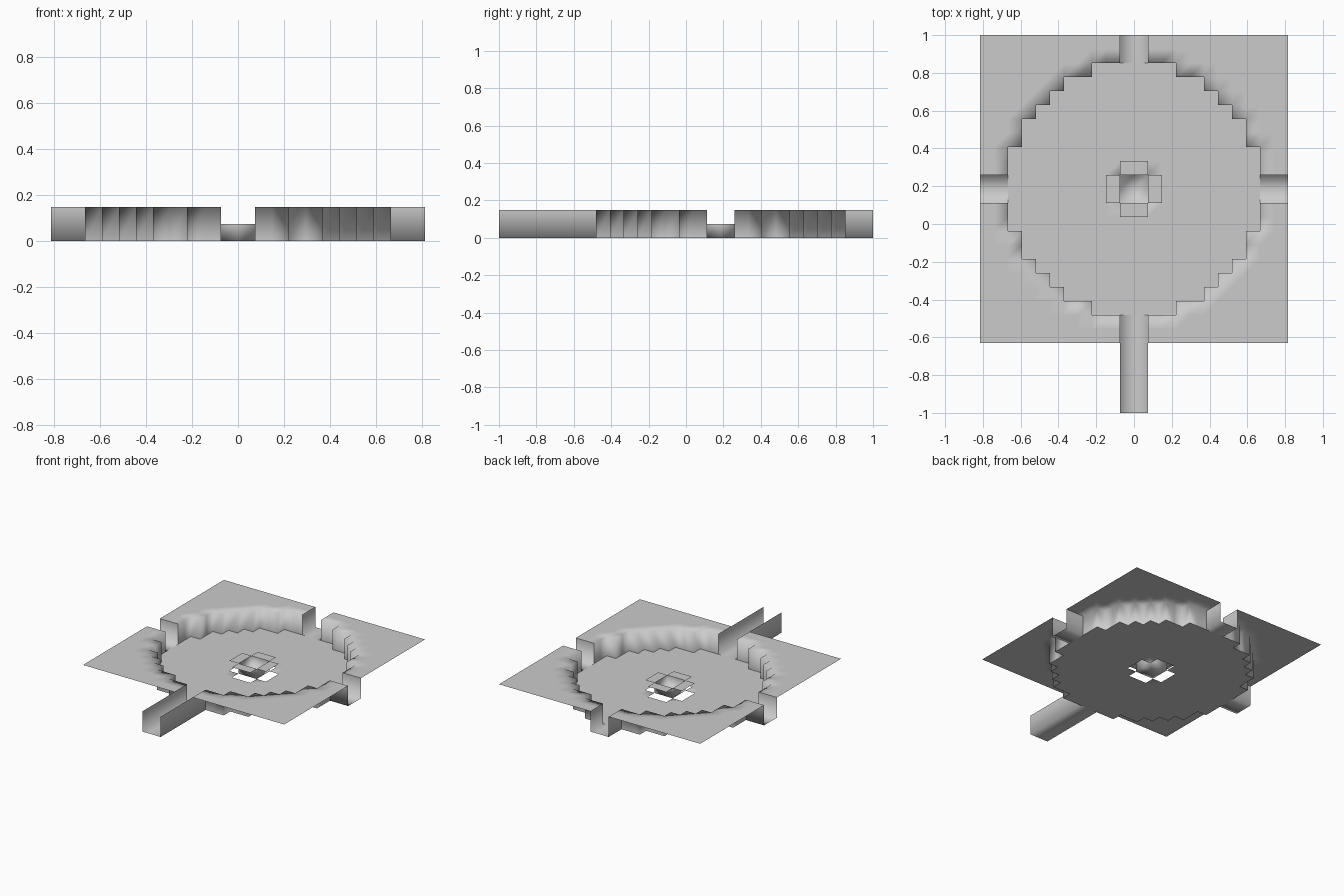
import bpy, bmesh
from mathutils import Vector

if "Cube" in bpy.data.objects:
    bpy.data.objects.remove(bpy.data.objects["Cube"])

U = 2 / 27            # grid unit
CY = 5 * U / 2        # y of the circle centre
HALF, RUN = 11, 16    # plate half-size, front channel reach
DIRS = [(1, 0), (-1, 0), (0, 1), (0, -1)]
# half-width of the stepped circle for each row away from the centre
WIDTH = [9, 9, 9, 8, 8, 7, 6, 5, 3]


def quad(bm, corners, facing):
    f = bm.faces.new([bm.verts.new((x * U, y * U + CY, z * U)) for x, y, z in corners])
    f.normal_update()
    if f.normal.dot(Vector(facing)) < 0:
        f.normal_flip()


def tile(bm, i, j, z):
    quad(bm, [(i, j, z), (i + 1, j, z), (i + 1, j + 1, z), (i, j + 1, z)], (0, 0, 1))


def wall(bm, i, j, d, z):
    """Vertical face on side d of cell (i, j), facing into the cell."""
    dx, dy = d
    if dx:
        x = i + (dx > 0)
        a, b = (x, j), (x, j + 1)
    else:
        y = j + (dy > 0)
        a, b = (i, y), (i + 1, y)
    quad(bm, [(*a, 0), (*b, 0), (*b, z), (*a, z)], (-dx, -dy, 0))


def finish(bm, name):
    bmesh.ops.remove_doubles(bm, verts=bm.verts, dist=1e-4)
    for f in bm.faces:
        f.smooth = True
    me = bpy.data.meshes.new(name)
    bm.to_mesh(me)
    bm.free()
    ob = bpy.data.objects.new(name, me)
    bpy.context.collection.objects.link(ob)


def ring(n):          # cell index to distance row
    return n if n >= 0 else -n - 1


def in_circle(i, j):
    return ring(j) < 9 and ring(i) < WIDTH[ring(j)]


cells = [(i, j) for i in range(-HALF, HALF) for j in range(-RUN, HALF)]
circle = {c for c in cells if in_circle(*c)}
channels = {(i, j) for i, j in cells
            if (ring(i) == 0 or (ring(j) == 0)) and (i, j) not in circle}
pit = circle | channels
plate = {(i, j) for i, j in cells if j >= -HALF} - pit
basin = {(i, j) for i in (-1, 0) for j in (-1, 0)}
rim = {(i, j) for i in range(-2, 2) for j in range(-2, 2)
       if ring(i) + ring(j) == 1 or (ring(i), ring(j)) in ((0, 1), (1, 0))}

# upper plate with the stepped wall around the round pit
bm = bmesh.new()
for c in plate:
    tile(bm, *c, 2)
for i, j in circle:
    for d in DIRS:
        if (i + d[0], j + d[1]) in plate:
            wall(bm, i, j, d, 2)
finish(bm, "upper_plate")

# four channels: floor and side walls, open at the ends
bm = bmesh.new()
for i, j in channels:
    tile(bm, i, j, 0)
    for d in DIRS:
        n = (i + d[0], j + d[1])
        if n in plate or (j < -HALF and d[0] and n not in channels):
            wall(bm, i, j, d, 2)
finish(bm, "channels")

# round floor with the basin in its middle
bm = bmesh.new()
for c in circle - rim:
    tile(bm, *c, 0)
for i, j in basin:
    for d in DIRS:
        if (i + d[0], j + d[1]) in rim:
            wall(bm, i, j, d, 1)
finish(bm, "pit_floor")

# raised rim slabs around the basin
bm = bmesh.new()
for c in rim:
    tile(bm, *c, 1)
finish(bm, "basin_rim")
